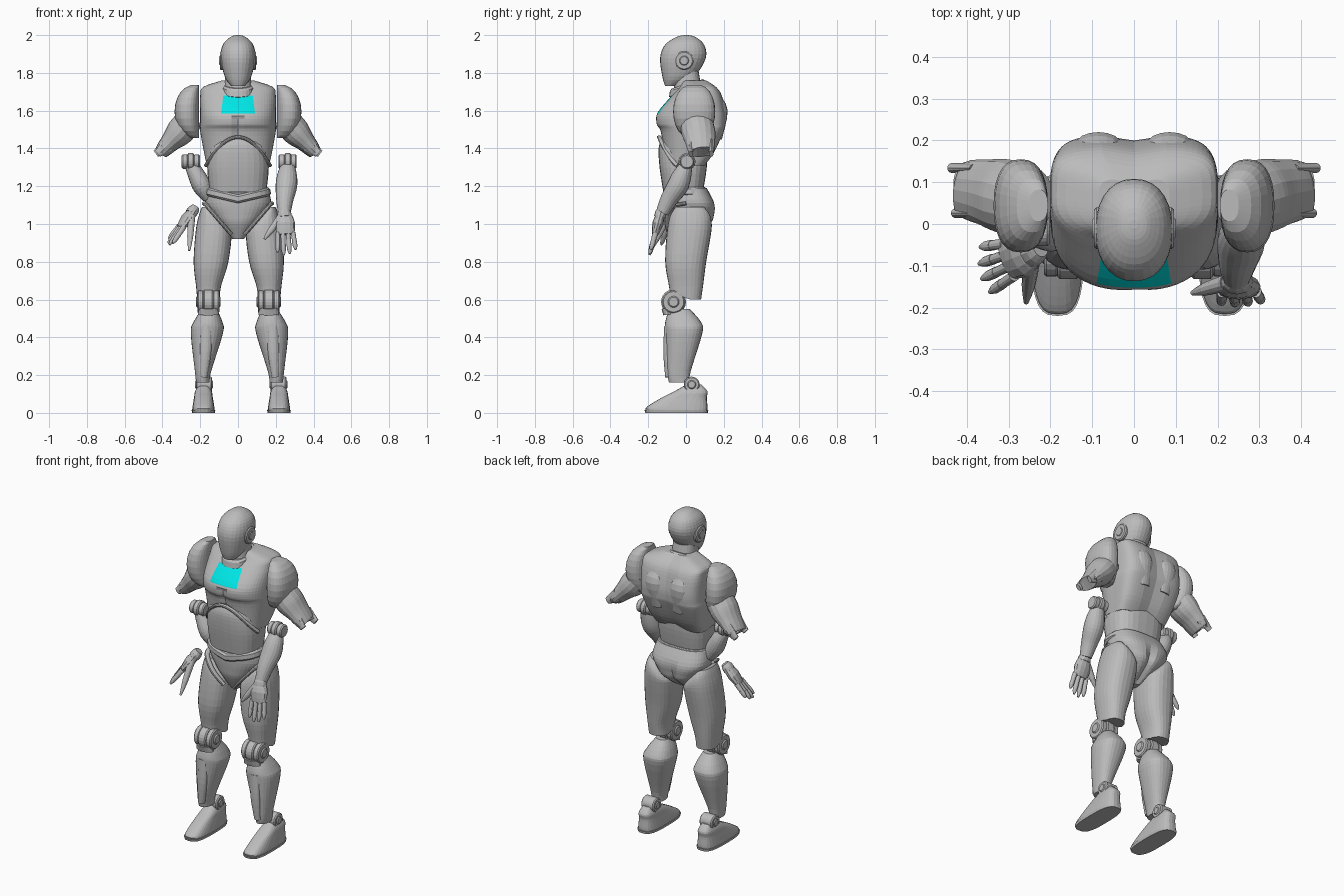
import bpy, bmesh, math
from mathutils import Vector

if "Cube" in bpy.data.objects:
    bpy.data.objects.remove(bpy.data.objects["Cube"])


def material(name, rgb):
    mat = bpy.data.materials.new(name)
    mat.use_nodes = True
    mat.diffuse_color = (*rgb, 1)
    mat.node_tree.nodes["Principled BSDF"].inputs["Base Color"].default_value = (*rgb, 1)
    return mat


GREY = material("light grey shell", (.5, .5, .5))
CYAN = material("cyan panel", (0, .8, .8))
SIDES = {"left": 1, "right": -1}


def spline(rows, steps):
    """Catmull-Rom interpolation of rows of numbers."""
    out = []
    last = len(rows) - 1
    for i in range(last):
        near = [rows[max(0, min(last, i + k))] for k in (-1, 0, 1, 2)]
        for j in range(steps):
            t = j / steps
            out.append([b + t / 2 * (c - a + t * (2 * a - 5 * b + 4 * c - d + t * (3 * (b - c) + d - a)))
                        for a, b, c, d in zip(*near)])
    return out + [list(rows[-1])]


def skin(name, rings):
    """Closed shell through equal rings of points."""
    bm = bmesh.new()
    loops = [[bm.verts.new(point) for point in ring] for ring in rings]
    for low, high in zip(loops, loops[1:]):
        for i in range(len(low)):
            bm.faces.new((low[i - 1], low[i], high[i], high[i - 1]))
    bm.faces.new(loops[0])
    bm.faces.new(loops[-1])
    bmesh.ops.recalc_face_normals(bm, faces=bm.faces)
    mesh = bpy.data.meshes.new(name)
    bm.to_mesh(mesh)
    bm.free()
    mesh.materials.append(GREY)
    shell = bpy.data.objects.new(name, mesh)
    bpy.context.collection.objects.link(shell)
    return shell


def power(value, exponent):
    return math.copysign(abs(value) ** (2 / exponent), value)


def stack(name, rows, side=1, shift=0, front=2.4, back=2.4, warp=None, segments=28, steps=4):
    """Shell from level sections: height, centre x, half width, front y, back y."""
    rings = []
    for z, middle, half, near, far in spline(rows, steps):
        ring = []
        for i in range(segments):
            angle = math.tau * i / segments
            exponent = back if math.sin(angle) > 0 else front
            point = Vector((middle + half * power(math.cos(angle), exponent),
                            (near + far) / 2 + (far - near) / 2 * power(math.sin(angle), exponent), z))
            if warp:
                warp(point)
            ring.append((point.x * side + shift, point.y, point.z))
        rings.append(ring)
    return skin(name, rings)


def body(name, rows, **options):
    """Shell centred on the body: height, half width, front y, back y."""
    return stack(name, [(z, 0, half, near, far) for z, half, near, far in rows], **options)


def tube(name, rows, across=(0, 1, 0), segments=16, steps=4):
    """Shell along a path: x, y, z, radius along 'across', other radius."""
    rows = spline(rows, steps)
    rings = []
    for i, (x, y, z, wide, deep) in enumerate(rows):
        ahead, behind = rows[min(i + 1, len(rows) - 1)], rows[max(i - 1, 0)]
        tangent = (Vector(ahead[:3]) - Vector(behind[:3])).normalized()
        v = tangent.cross(Vector(across)).normalized()
        u = v.cross(tangent)
        angles = [math.tau * k / segments for k in range(segments)]
        rings.append([Vector((x, y, z)) + u * wide * math.cos(a) + v * deep * math.sin(a) for a in angles])
    return skin(name, rings)


def disc(name, x, y, z, radius, half, bevel=.006):
    """Bevelled joint disc with its axis along x."""
    profile = ((-half, radius - bevel), (bevel - half, radius), (half - bevel, radius), (half, radius - bevel))
    return tube(name, [(x + offset, y, z, r, r) for offset, r in profile], segments=24, steps=1)


# head, ears, neck and collar
body("head", [(1.73, .035, -.11, -.05), (1.78, .07, -.125, .045), (1.88, .092, -.137, .105),
              (1.95, .08, -.11, .095), (1.99, .04, -.05, .05), (2, .01, -.01, .01)], front=2.2, back=2.2)
for label, side in SIDES.items():
    disc(label + "_ear_ring", side * .084, -.01, 1.865, .05, .012)
    disc(label + "_ear_hub", side * .09, -.01, 1.865, .027, .01)


def tilt(point):
    point.z += point.y * .3


body("neck", [(1.64, .08, -.07, .09), (1.8, .066, -.06, .065)], warp=tilt)
body("collar", [(1.69, .075, -.075, .09), (1.7, .085, -.09, .1), (1.73, .085, -.085, .1), (1.74, .075, -.075, .09)],
     warp=tilt, steps=1)


def arch(x):
    return 1.46 - 5.2 * x * x


# chest with breastbone groove, spine groove and an arched lower edge
def sculpt_chest(point):
    if point.y > .05:
        point.y -= .012 * math.exp(-(point.x / .04) ** 2)
    elif 1.4 < point.z < 1.57:
        point.y += .014 * math.exp(-(point.x / .02) ** 2)
    if point.y < 0:
        point.z = max(point.z, arch(point.x))


chest = body("chest", [(1.31, .165, -.115, .1), (1.38, .18, -.12, .15), (1.49, .2, -.135, .2), (1.53, .2, -.157, .21),
                       (1.59, .2, -.15, .21), (1.68, .2, -.075, .19), (1.725, .185, -.035, .16),
                       (1.76, .085, -.02, .11)], front=2.5, back=4.6, warp=sculpt_chest, segments=56)

# cyan chest panel cut into the chest faces
LOW, HIGH, WIDE, SLOPE = 1.585, 1.68, .09, .13
bm = bmesh.new()
bm.from_mesh(chest.data)
for height in (LOW, HIGH):
    bmesh.ops.bisect_plane(bm, geom=bm.verts[:] + bm.edges[:] + bm.faces[:],
                           plane_co=(0, 0, height), plane_no=(0, 0, 1))
for side in SIDES.values():
    bmesh.ops.bisect_plane(bm, geom=bm.verts[:] + bm.edges[:] + bm.faces[:],
                           plane_co=(side * WIDE, 0, LOW), plane_no=(side, 0, SLOPE))
for face in bm.faces:
    centre = face.calc_center_median()
    if centre.y < 0 and LOW < centre.z < HIGH and abs(centre.x) < WIDE - SLOPE * (centre.z - LOW):
        face.material_index = 1
bm.to_mesh(chest.data)
bm.free()
chest.data.materials.append(CYAN)

# raised shoulder blades
for label, side in SIDES.items():
    tube(label + "_shoulder_blade", [(side * .08, .16, 1.69, .01, .03), (side * .085, .19, 1.6, .03, .055),
                                     (side * .07, .18, 1.45, .01, .03)])

# belly, arched rim, waist and pelvis
body("abdomen", [(1.17, .15, -.12, .09), (1.3, .163, -.14, .11), (1.4, .15, -.145, .11), (1.45, .12, -.13, .1)],
     front=2.6, back=2.8)
rim = [.17 * math.sin(k * math.pi / 12) for k in range(-6, 7)]
tube("rib_rim", [(x, -.142 * math.sqrt(1 - (x / .18) ** 2), arch(x), .012, .01) for x in rim], segments=10, steps=2)


def dip(point):
    if point.y < 0:
        point.z -= .04 * max(0, 1 - abs(point.x) / .17)


body("waist_belt", [(1.15, .165, -.115, .11), (1.16, .175, -.125, .115), (1.185, .17, -.125, .11),
                    (1.195, .16, -.115, .1)], front=2.6, warp=dip, steps=1)


def part_cheeks(point):
    if point.y > 0:
        point.y -= .22 * max(0, min(.1, 1.13 - point.z)) * math.exp(-(point.x / .02) ** 2)


body("pelvis", [(.92, .03, -.05, .03), (1, .1, -.09, .13), (1.05, .14, -.1, .15), (1.11, .174, -.105, .15),
                (1.19, .16, -.105, .11)], back=2.8, warp=part_cheeks, segments=40)


# thighs are cut back above the knee and sloped in towards the crotch
def cut_thigh(point):
    point.z = max(point.z, .6 + .4 * max(0, .02 - point.y))
    if point.z > .95:
        point.z -= 5 * (point.z - .95) * max(0, .17 - point.x)


for label, side in SIDES.items():
    tube(label + "_hip_strap", [(side * .178, 0, 1.11, .014, .01), (side * .16, -.07, 1.09, .016, .01),
                                (side * .1, -.1, 1.02, .016, .01), (side * .035, -.085, .945, .012, .01)],
         across=(0, 1, .2), segments=10)
    stack(label + "_thigh", [(.6, .16, .06, -.08, .08), (.67, .16, .066, -.09, .09), (.8, .147, .092, -.11, .107),
                             (.97, .132, .095, -.1, .135), (1.05, .137, .073, -.085, .13), (1.09, .15, .045, -.06, .1)],
          side, shift=.004, warp=cut_thigh)
    # knee of three discs with outer hubs
    knee = side * .16 + .003
    disc(label + "_knee_core", knee, -.066, .588, .066, .026)
    for end, where in ((-1, "inner"), (1, "outer")):
        disc(f"{label}_knee_{where}_disc", knee + end * side * .041, -.066, .588, .06, .017)
        disc(f"{label}_knee_{where}_hub", knee + end * side * .057, -.066, .588, .03, .008)
    tube(label + "_knee_guard", [(knee, -.1, .555, .05, .03), (knee, -.095, .52, .055, .025)], across=(1, 0, 0))
    stack(label + "_shin", [(.16, .194, .036, -.09, .02), (.22, .193, .043, -.1, .025), (.42, .173, .085, -.11, .086),
                            (.48, .167, .077, -.11, .08), (.55, .16, .04, -.09, .02)], side, shift=.008, front=2.2)
    tube(label + "_shin_plate", [(side * .175 + .008, -.095, .46, .03, .02), (side * .18 + .008, -.1, .32, .03, .02),
                                 (side * .19 + .008, -.09, .19, .02, .02)], across=(1, 0, 0))
    # ankle, foot and sole
    disc(label + "_ankle", side * .197 + .017, .03, .15, .042, .042)
    disc(label + "_ankle_hub", side * .197 + .017, .03, .15, .024, .047)
    stack(label + "_foot", [(.01, .2, .06, -.21, .112), (.03, .2, .058, -.21, .114), (.08, .2, .05, -.13, .11),
                            (.115, .2, .044, -.06, .113), (.15, .2, .025, 0, .08)],
          side, shift=.017, front=3, back=3)
    stack(label + "_sole", [(0, .2, .06, -.215, .115), (.015, .2, .063, -.22, .118)],
          side, shift=.017, front=3, back=3, steps=1)

    # rounded shoulder, its inner side flattened against the chest
    dome = []
    for k in range(1, 12):
        angle = math.pi * k / 12
        bulge = math.sin(angle) ** .8
        dome.append((1.595 - .145 * math.cos(angle), .206 + .065 * bulge, .065 * bulge,
                     .045 - .113 * bulge, .045 + .11 * bulge))
    stack(label + "_shoulder", dome, side, steps=1)
    # upper arm with a hollow, forked end
    tube(label + "_upper_arm", [
        (side * .25, .05, 1.56, .085, .07), (side * .305, .065, 1.49, .09, .075), (side * .355, .075, 1.437, .08, .055),
        (side * .405, .083, 1.382, .068, .038), (side * .39, .083, 1.4, .05, .025)])
    for where, y, reach in (("front", .026, .425), ("back", .134, .435)):
        tube(f"{label}_elbow_fork_{where}", [(side * .37, y, 1.42, .012, .04), (side * reach, y, 1.372, .012, .02)])


# forearms with elbow discs
def forearm(label, x, y, rows):
    disc(label + "_elbow_core", x, y, 1.33, .045, .017)
    for end, where in ((-1, "right"), (1, "left")):
        disc(f"{label}_elbow_{where}_disc", x + end * .031, y, 1.33, .038, .017)
    tube(label + "_forearm", [(x, y, 1.32, .035, .03)] + rows, across=(1, 0, 0), segments=20)


forearm("left", .263, .005, [(.26, -.02, 1.26, .052, .05), (.256, -.045, 1.2, .057, .056),
                             (.248, -.09, 1.13, .046, .046), (.245, -.125, 1.06, .034, .035)])
forearm("right", -.25, -.015, [(-.22, -.01, 1.26, .045, .05), (-.19, -.01, 1.2, .05, .055), (-.155, 0, 1.14, .035, .04)])


# hands: the thumb lies on the negative 'across' side
def hand(label, wrist, along, across, thumb_tip, spread):
    start, ahead, aside = Vector(wrist), Vector(along).normalized(), Vector(across).normalized()

    def limb(name, rows):
        tube(f"{label}_{name}", [(*point, wide, deep) for point, wide, deep in rows], aside, segments=12, steps=2)

    limb("wrist", [(start - ahead * .02, .024, .022), (start, .036, .03), (start + ahead * .025, .04, .03)])
    limb("palm", [(start + ahead * .015, .04, .022), (start + ahead * .06, .054, .03), (start + ahead * .12, .047, .017)])
    for i, length in enumerate((.1, .115, .108, .085)):
        offset = aside * (i - 1.5) * .027
        base, tip = start + ahead * .11 + offset, start + ahead * (.118 + length) + offset * spread
        middle = base.lerp(tip, .5)
        limb(f"finger_base_{i}", [(base, .013, .015), (middle, .012, .013)])
        limb(f"finger_tip_{i}", [(middle, .013, .014), (base.lerp(tip, .8), .012, .012), (tip, .005, .006)])
    root, end = start + ahead * .03 - aside * .025, Vector(thumb_tip)
    limb("thumb", [(root, .02, .02), (root.lerp(end, .6), .017, .016), (end, .006, .006)])


hand("left", (.245, -.133, 1.06), (.06, -.27, -1), (1, 0, 0), (.14, -.165, .92), 1.2)
hand("right", (-.235, -.06, 1.075), (-.62, -.25, -.85), (-.3, 1, .1), (-.258, -.187, .86), 1.35)
